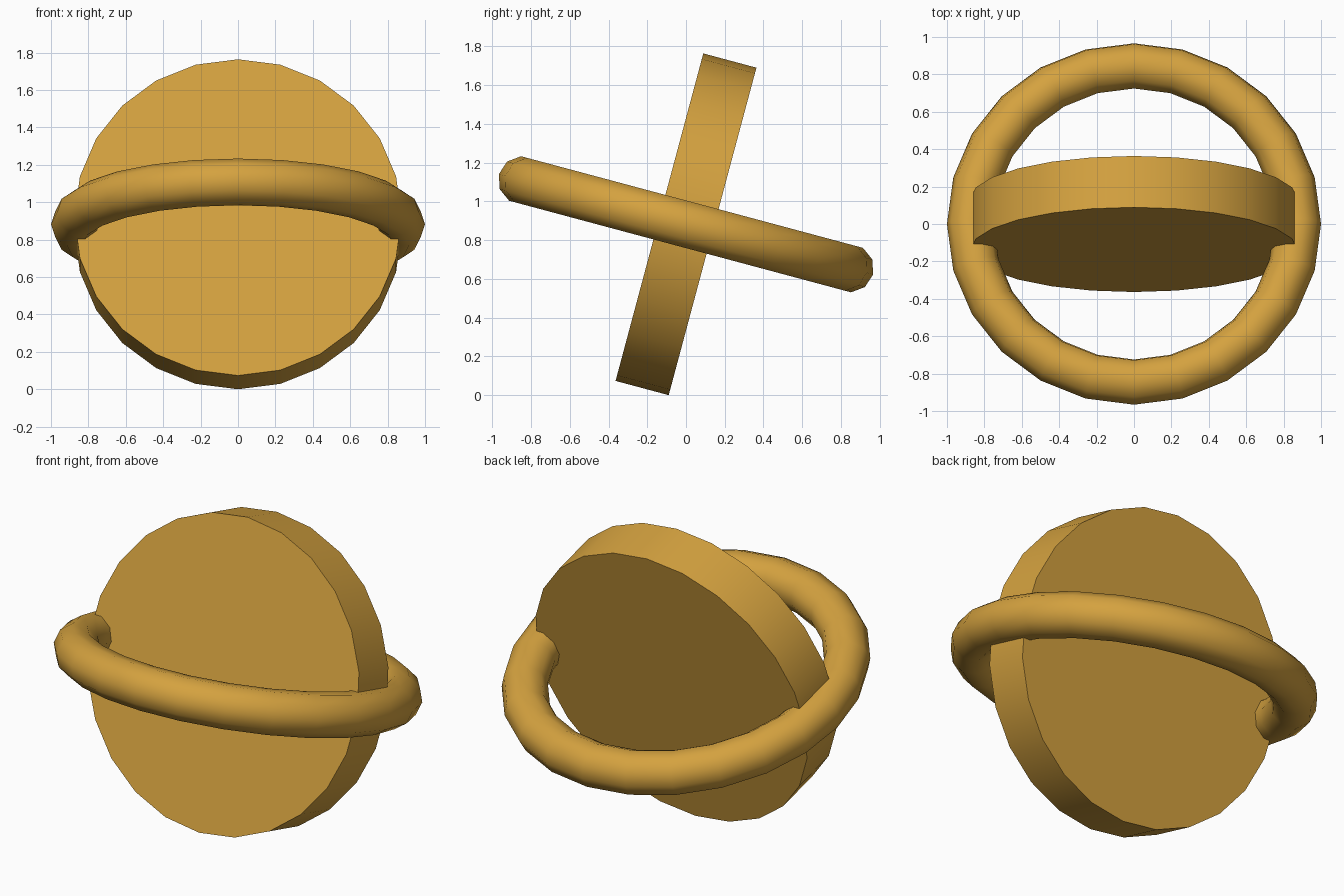
import bpy
from math import radians

if "Cube" in bpy.data.objects:
    bpy.data.objects.remove(bpy.data.objects["Cube"])

TILT = radians(-15)
RADIUS, TUBE = 0.875, 0.125
CENTER = (0, 0, 0.882)

mat = bpy.data.materials.new("ochre")
mat.diffuse_color = (0.66, 0.36, 0.05, 1)
mat.use_nodes = True
mat.node_tree.nodes["Principled BSDF"].inputs["Base Color"].default_value = mat.diffuse_color

# Thick upright disc, leaning back
bpy.ops.mesh.primitive_cylinder_add(vertices=24, radius=RADIUS, depth=0.284,
                                    location=CENTER, rotation=(TILT + radians(90), 0, 0))
disc = bpy.context.object
disc.name = "disc"
disc.data.materials.append(mat)
bpy.ops.object.shade_smooth_by_angle(angle=radians(40))

# Ring around the disc, square to it
bpy.ops.mesh.primitive_torus_add(major_segments=24, minor_segments=10,
                                 major_radius=RADIUS, minor_radius=TUBE,
                                 location=CENTER, rotation=(TILT, 0, 0))
ring = bpy.context.object
ring.name = "ring"
ring.data.materials.append(mat)
bpy.ops.object.shade_smooth_by_angle(angle=radians(40))
